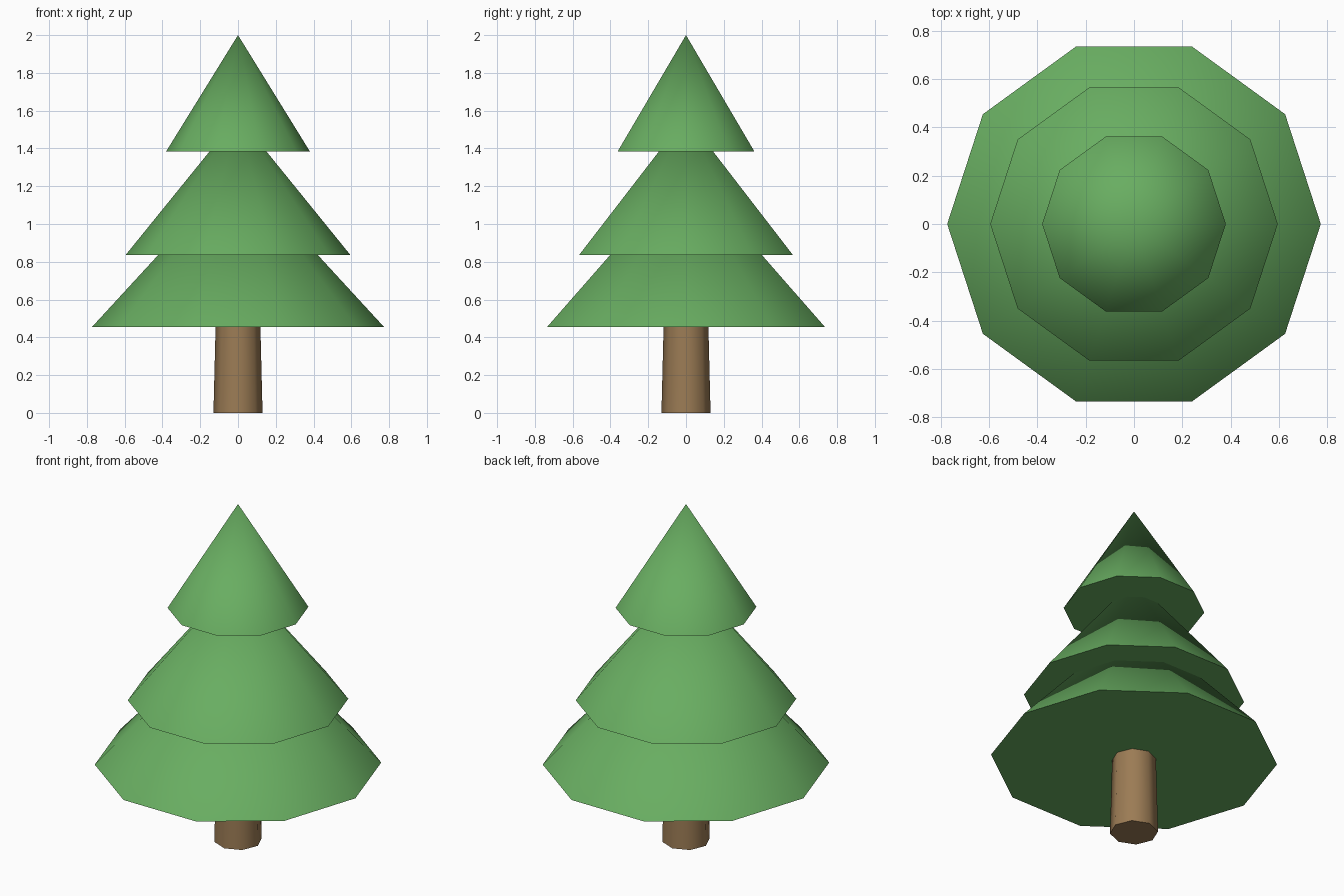
import bpy
from math import radians, pi

if "Cube" in bpy.data.objects:
    bpy.data.objects.remove(bpy.data.objects["Cube"])


def material(name, color):
    mat = bpy.data.materials.new(name)
    mat.diffuse_color = color
    mat.use_nodes = True
    mat.node_tree.nodes["Principled BSDF"].inputs["Base Color"].default_value = mat.diffuse_color
    return mat


def cone(name, sides, r_bottom, r_top, z_bottom, z_top, mat):
    # Tapered round part with a vertex on the +x axis
    bpy.ops.mesh.primitive_cone_add(
        vertices=sides, radius1=r_bottom, radius2=r_top,
        depth=z_top - z_bottom, location=(0, 0, (z_bottom + z_top) / 2),
        rotation=(0, 0, pi / 2))
    ob = bpy.context.object
    ob.name = name
    ob.data.materials.append(mat)
    bpy.ops.object.transform_apply(location=False, rotation=True, scale=False)
    bpy.ops.object.shade_smooth_by_angle(angle=radians(60))
    return ob


bark = material("bark", (0.33, 0.2, 0.09, 1))
needles = material("needles", (0.14, 0.42, 0.12, 1))

# Trunk, running slightly into the lowest tier
cone("trunk", 8, 0.13, 0.116, 0, 0.56, bark)

# Three overlapping foliage tiers: name, radius, base height, tip height
for name, radius, base, tip in [("lower_foliage", 0.773, 0.455, 1.295),
                                ("middle_foliage", 0.595, 0.836, 1.57),
                                ("upper_foliage", 0.38, 1.385, 2.0)]:
    cone(name, 10, radius, 0, base, tip, needles)
